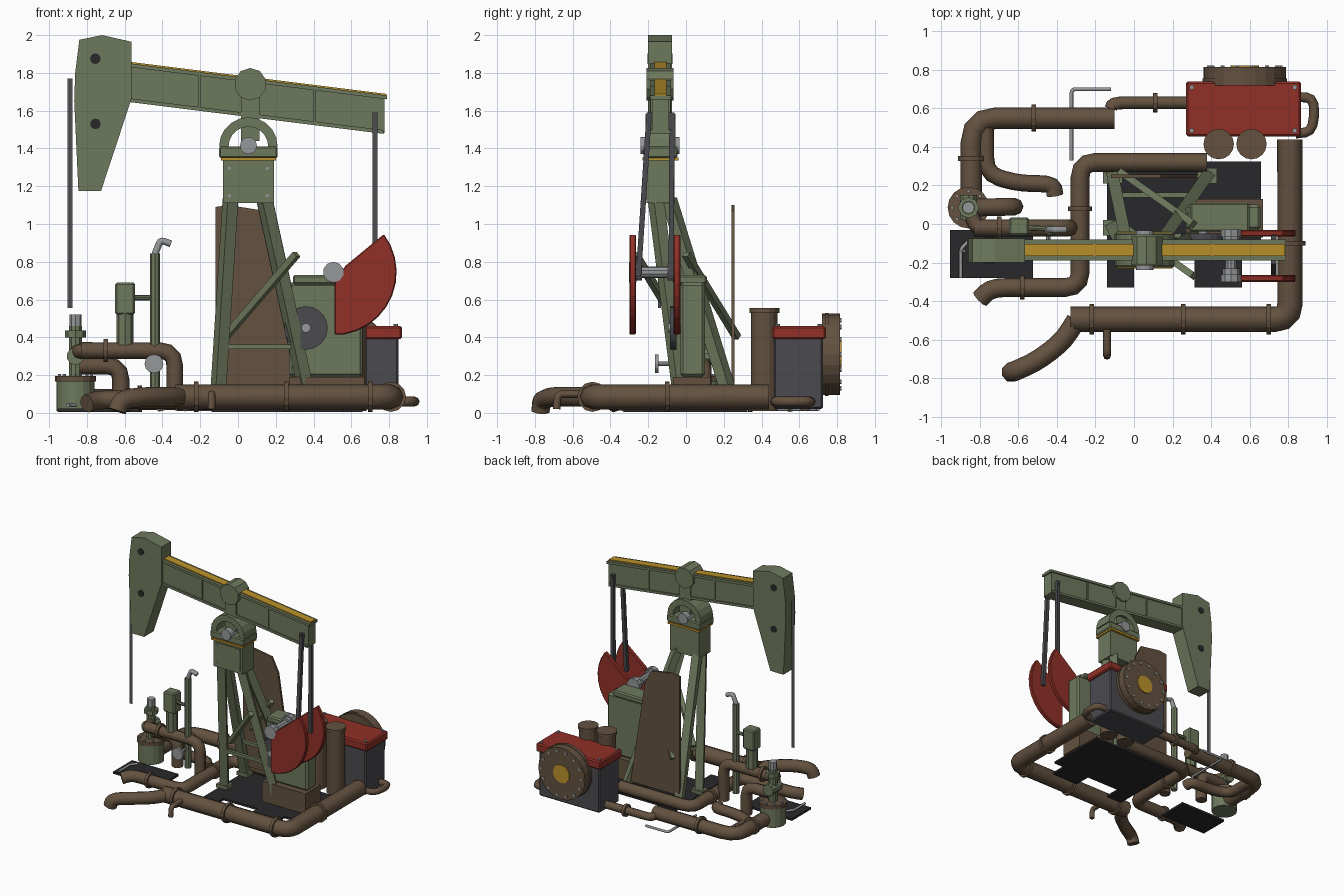
import bpy, bmesh
from math import sin, cos, pi, radians
from mathutils import Vector, Matrix

if "Cube" in bpy.data.objects:
    bpy.data.objects.remove(bpy.data.objects["Cube"])


def material(name, r, g, b):
    m = bpy.data.materials.new(name)
    m.use_nodes = True
    m.diffuse_color = (r, g, b, 1)
    m.node_tree.nodes["Principled BSDF"].inputs["Base Color"].default_value = (r, g, b, 1)
    return m


GREEN = material("olive green", .155, .19, .108)
BROWN = material("rusty brown", .125, .083, .05)
RED = material("red paint", .28, .03, .02)
YELLOW = material("yellow paint", .5, .29, .025)
STEEL = material("light steel", .3, .31, .32)
IRON = material("dark iron", .07, .07, .08)
BLACK = material("black plate", .022, .022, .024)


def finish(name, bm, mat, bevel=0):
    bmesh.ops.recalc_face_normals(bm, faces=bm.faces)
    me = bpy.data.meshes.new(name)
    bm.to_mesh(me)
    bm.free()
    me.materials.append(mat)
    ob = bpy.data.objects.new(name, me)
    bpy.context.collection.objects.link(ob)
    if bevel:
        b = ob.modifiers.new("bevel", 'BEVEL')
        b.width, b.segments = bevel, 1
    return ob


def box(name, x, y, z, mat, bevel=0):
    bm = bmesh.new()
    size = [b - a for a, b in (x, y, z)]
    mid = [(a + b) / 2 for a, b in (x, y, z)]
    bmesh.ops.create_cube(bm, size=1, matrix=Matrix.Translation(mid) @ Matrix.Diagonal((*size, 1)))
    return finish(name, bm, mat, bevel)


def rod(name, p, q, r, mat, sides=12, r2=None, turn=0):
    p, q = Vector(p), Vector(q)
    d = q - p
    m = Matrix.Translation((p + q) / 2) @ d.to_track_quat('Z', 'Y').to_matrix().to_4x4()
    bm = bmesh.new()
    bmesh.ops.create_cone(bm, cap_ends=True, segments=sides, radius1=r, radius2=r if r2 is None else r2,
                          depth=d.length, matrix=m @ Matrix.Rotation(turn, 4, 'Z'))
    return finish(name, bm, mat)


def bar(name, p, q, w, mat):
    return rod(name, p, q, w * .707, mat, 4, turn=pi / 4)


def prism(name, pts, y, mat, bevel=0):
    bm = bmesh.new()
    f = bm.faces.new([bm.verts.new((a, y[0], b)) for a, b in pts])
    ext = bmesh.ops.extrude_face_region(bm, geom=[f])["geom"]
    bmesh.ops.translate(bm, vec=(0, y[1] - y[0], 0), verts=[v for v in ext if isinstance(v, bmesh.types.BMVert)])
    return finish(name, bm, mat, bevel)


def pipe(name, pts, r, mat=BROWN, bend=.08):
    # Round each corner with a short three-step bend
    pts = [Vector(p) for p in pts]
    path = [pts[0]]
    for a, b, c in zip(pts, pts[1:], pts[2:]):
        s = b + (a - b).normalized() * min(bend, (a - b).length * .45)
        e = b + (c - b).normalized() * min(bend, (c - b).length * .45)
        path += [s * (1 - t) ** 2 + b * 2 * t * (1 - t) + e * t * t for t in (0, .33, .67, 1)]
    path.append(pts[-1])
    cu = bpy.data.curves.new(name, 'CURVE')
    cu.dimensions, cu.bevel_depth, cu.bevel_resolution, cu.use_fill_caps = '3D', r, 2, True
    sp = cu.splines.new('POLY')
    sp.points.add(len(path) - 1)
    for k, v in zip(sp.points, path):
        k.co = (*v, 1)
    cu.materials.append(mat)
    ob = bpy.data.objects.new(name, cu)
    bpy.context.collection.objects.link(ob)
    return ob


def collar(x, y, z, axis, r):
    d = Vector((1, 0, 0) if axis == 'x' else (0, 1, 0)) * .012
    c = Vector((x, y, z))
    rod("pipe_collar", c - d, c + d, r, BROWN, 12)


def arc(cx, cz, r, a, b, n):
    return [(cx + r * cos(radians(a + (b - a) * i / n)), cz + r * sin(radians(a + (b - a) * i / n)))
            for i in range(n + 1)]


MID = -.135  # centre plane of the beam and head

# Walking beam with flanges and painted top strip
def top(x):
    return 1.85 - (x + .57) * .125


def slab(name, x0, x1, lo, hi, half, mat):
    prism(name, [(x0, top(x0) + lo), (x1, top(x1) + lo), (x1, top(x1) + hi), (x0, top(x0) + hi)],
          (MID - half, MID + half), mat)


slab("beam_web", -.6, .775, -.2, -.01, .045, GREEN)
slab("beam_top_flange", -.6, .79, -.02, 0, .055, GREEN)
slab("beam_bottom_flange", -.6, .77, -.205, -.185, .055, GREEN)
slab("beam_top_strip", -.565, .785, 0, .008, .032, YELLOW)
for x in (-.21, .4):
    slab("beam_stiffener", x, x + .012, -.2, .002, .053, GREEN)

# Horse head with dark pin holes
prism("horse_head", [(-.84, 1.975), (-.72, 2), (-.565, 1.965), (-.565, 1.66), (-.725, 1.175),
                     (-.845, 1.175), (-.867, 1.65), (-.862, 1.8)], (-.2, -.075), GREEN)
for z in (1.875, 1.53):
    rod("head_pin", (-.755, -.204, z), (-.755, -.071, z), .028, BLACK)
for x in (-.895, -.882):
    rod("polished_rod", (x, -.14, .555), (x, -.14, 1.77), .007, STEEL, 8)

# Pivot bearing, post and arch
rod("pivot_bearing", (.065, -.21, 1.74), (.065, -.065, 1.74), .086, GREEN, 10)
box("pivot_post", (.015, .115), (-.19, -.08), (1.44, 1.67), GREEN)
prism("saddle_arch", arc(.055, 1.41, .155, 0, 180, 10) + arc(.055, 1.41, .105, 180, 0, 10), (-.215, -.055), GREEN)
rod("saddle_pin", (.055, -.24, 1.415), (.055, -.035, 1.415), .045, STEEL)

# Tower head
box("tower_cap", (-.1, .21), (-.225, -.045), (1.35, 1.41), GREEN, .008)
box("tower_band", (-.09, .2), (-.23, -.04), (1.335, 1.351), YELLOW)
box("tower_box", (-.08, .19), (-.21, -.06), (1.11, 1.336), GREEN)
box("tower_panel", (-.06, .17), (-.216, -.209), (1.13, 1.315), GREEN)
for x in (-.045, .155):
    for z in (1.15, 1.295):
        rod("panel_bolt", (x, -.222, z), (x, -.215, z), .009, STEEL, 8)

# Tower legs, feet and braces
for y0, y1 in ((-.16, -.02), (-.09, .25)):
    for x0, x1 in ((-.04, -.11), (.14, .38)):
        bar("tower_leg", (x0, y0, 1.13), (x1, y1, .03), .062, GREEN)
        box("leg_foot", (x1 - .05, x1 + .05), (y1 - .04, y1 + .04), (.02, .05), GREEN)
    y = y1 - (y1 - y0) * .29
    bar("tower_crossbar", (-.09, y, .35), (.33, y, .35), .025, GREEN)
    bar("diagonal_brace", (-.07, y1 + .02, .4), (.31, y1 - .25, .84), .035, GREEN)

# Belt guard panel
prism("guard_panel", [(-.12, .1), (-.12, 1.09), (-.05, 1.1), (.14, 1.07), (.2, .95), (.33, .1)], (.24, .258), BROWN)

# Gearbox on its pedestal
box("gearbox_pedestal", (.27, .67), (-.07, .13), (.02, .19), BROWN)
box("gearbox_body", (.27, .66), (-.03, .1), (.19, .69), GREEN, .015)
box("gearbox_lid", (.29, .6), (-.04, .11), (.68, .73), GREEN, .01)
rod("pulley_wheel", (.36, -.085, .45), (.36, -.05, .45), .115, IRON, 20)
rod("pulley_hub", (.36, -.095, .45), (.36, .02, .45), .025, STEEL)

# Crank counterweights, crankshaft and pitman arms
for y, s in ((-.048, 1), (-.282, -1)):
    prism("counterweight", [(.51, .7), (.51, .415)] + arc(.505, .745, .335, -80, 37, 10) + [(.57, .78)],
          (y - .018, y + .018), RED, .006)
    rod("crank_hub", (.505, y - .02, .745), (.505, y + .02, .745), .055, STEEL, 10)
    rod("crank_collar", (.505, y - s * .05, .745), (.505, y - s * .02, .745), .045, STEEL, 8)
    bar("pitman_arm", (.725, MID + s * .06, 1.59), (.725, y - s * .03, .72), .028, IRON)
rod("crankshaft", (.505, -.28, .745), (.505, -.05, .745), .03, STEEL, 10)
rod("equalizer_pin", (.725, -.215, 1.57), (.725, -.055, 1.57), .012, IRON, 8)

# Engine with red lid and round flywheel housing
box("engine_body", (.29, .85), (.465, .725), (.02, .4), IRON, .01)
box("engine_lid", (.27, .868), (.455, .74), (.39, .46), RED, .01)
for x in (.3, .835):
    for y in (.485, .71):
        rod("lid_bolt", (x, y, .455), (x, y, .47), .013, STEEL, 8)
rod("flywheel_housing", (.575, .72, .31), (.575, .815, .31), .215, BROWN, 24)
rod("flywheel_rim", (.575, .735, .31), (.575, .755, .31), .22, BROWN, 24)
rod("flywheel_centre", (.575, .81, .31), (.575, .822, .31), .075, YELLOW, 16)
for i in range(14):
    a = 2 * pi * i / 14
    x, z = .575 + .185 * cos(a), .31 + .185 * sin(a)
    rod("flywheel_bolt", (x, .81, z), (x, .822, z), .012, STEEL, 6)
for x in (.44, .61):
    rod("tank", (x, .415, .01), (x, .415, .53), .07, BROWN, 16)
    rod("tank_cap", (x, .415, .53), (x, .415, .555), .079, BROWN, 16)

# Ground plates
for x, y in (((-.14, .66), (-.19, .325)), ((-.14, 0), (-.33, -.19)), ((.315, .56), (-.33, -.19)),
             ((-.955, -.525), (-.28, -.03))):
    box("ground_plate", x, y, (.004, .022), BLACK)

# Main pipe runs with collars
Z = .085
pipe("front_pipe", [(-.33, -.495, Z), (.81, -.495, Z), (.81, .44, Z)], .066)
pipe("front_pipe_outlet", [(-.3, -.5, Z), (-.37, -.61, Z), (-.5, -.71, Z), (-.62, -.765, .07), (-.64, -.77, .01)], .052)
pipe("rear_pipe", [(-.1, .55, .07), (-.845, .55, .07), (-.845, .16, .07)], .056, bend=.13)
pipe("rear_branch", [(-.77, .53, .06), (-.77, .26, .06), (-.6, .21, .06), (-.42, .21, .06), (-.41, .15, .05)], .044)
pipe("middle_pipe", [(.38, .32, .07), (-.28, .32, .07), (-.28, -.33, .07), (-.74, -.33, .07), (-.8, -.39, .05)], .049)
pipe("engine_feed", [(.3, .63, .06), (-.11, .63, .06), (-.12, .6, .06)], .033)
pipe("engine_loop", [(.84, .66, .06), (.94, .655, .06), (.93, .48, .06), (.84, .47, .06)], .026)
pipe("drain_pipe", [(-.14, -.5, .1), (-.14, -.68, .1), (-.14, -.685, .02)], .02, bend=.03)
for x in (-.22, .255, .7):
    collar(x, -.495, Z, 'x', .08)
collar(.81, -.1, Z, 'y', .08)
collar(-.52, .55, .075, 'x', .07)
collar(-.845, .34, .075, 'y', .07)
collar(-.28, .08, .07, 'y', .062)
collar(-.58, -.33, .07, 'x', .062)
collar(.11, .63, .06, 'x', .05)

# Wellhead
W = (-.86, .085)
for name, z0, z1, r, mat, n in (("wellhead_base", .01, .17, .1, GREEN, 16), ("wellhead_flange", .165, .195, .108, BROWN, 16),
                                ("wellhead_stem", .19, .46, .036, GREEN, 10), ("wellhead_nut", .4, .435, .055, GREEN, 8),
                                ("wellhead_gland", .46, .52, .032, STEEL, 8)):
    rod(name, (*W, z0), (*W, z1), r, mat, n)
rod("wellhead_valve", (-.86, .02, .3), (-.86, .15, .3), .047, GREEN, 10)
for i in range(8):
    a = pi * i / 4
    x, y = W[0] + .085 * cos(a), W[1] + .085 * sin(a)
    rod("flange_bolt", (x, y, .19), (x, y, .205), .01, STEEL, 6)
pipe("raised_pipe", [(-.83, -.02, .33), (-.335, -.02, .33), (-.335, -.02, .02)], .044)
pipe("wellhead_branch", [(-.84, .085, .25), (-.62, .09, .25), (-.62, .09, .02)], .046)
pipe("wellhead_elbow", [(-.86, .085, .32), (-.82, -.02, .33), (-.77, -.02, .33)], .04)
collar(-.7, -.02, .33, 'x', .06)

# Control box and standpipe with a bent tip and handwheel
box("control_box", (-.65, -.545), (-.06, .035), (.52, .69), GREEN, .01)
rod("control_stem", (-.598, -.015, .36), (-.598, -.015, .53), .045, GREEN, 8)
rod("control_link", (-.56, -.02, .61), (-.44, -.025, .61), .014, GREEN, 8)
rod("standpipe", (-.44, -.03, .1), (-.44, -.03, .845), .026, GREEN, 8)
pipe("standpipe_tip", [(-.44, -.03, .84), (-.41, -.03, .915), (-.355, -.03, .895)], .018, STEEL, .02)
rod("handwheel", (-.445, -.165, .26), (-.445, -.145, .26), .05, STEEL, 12)
rod("handwheel_stem", (-.445, -.15, .26), (-.445, -.03, .26), .012, STEEL, 8)

# Loose steel ground rods
pipe("ground_rod_rear", [(-.12, .7, .02), (-.325, .7, .02), (-.325, .33, .02)], .01, STEEL, .02)
pipe("ground_rod_side", [(-.86, -.09, .04), (-.9, -.13, .04), (-.9, -.28, .04)], .01, STEEL, .02)
